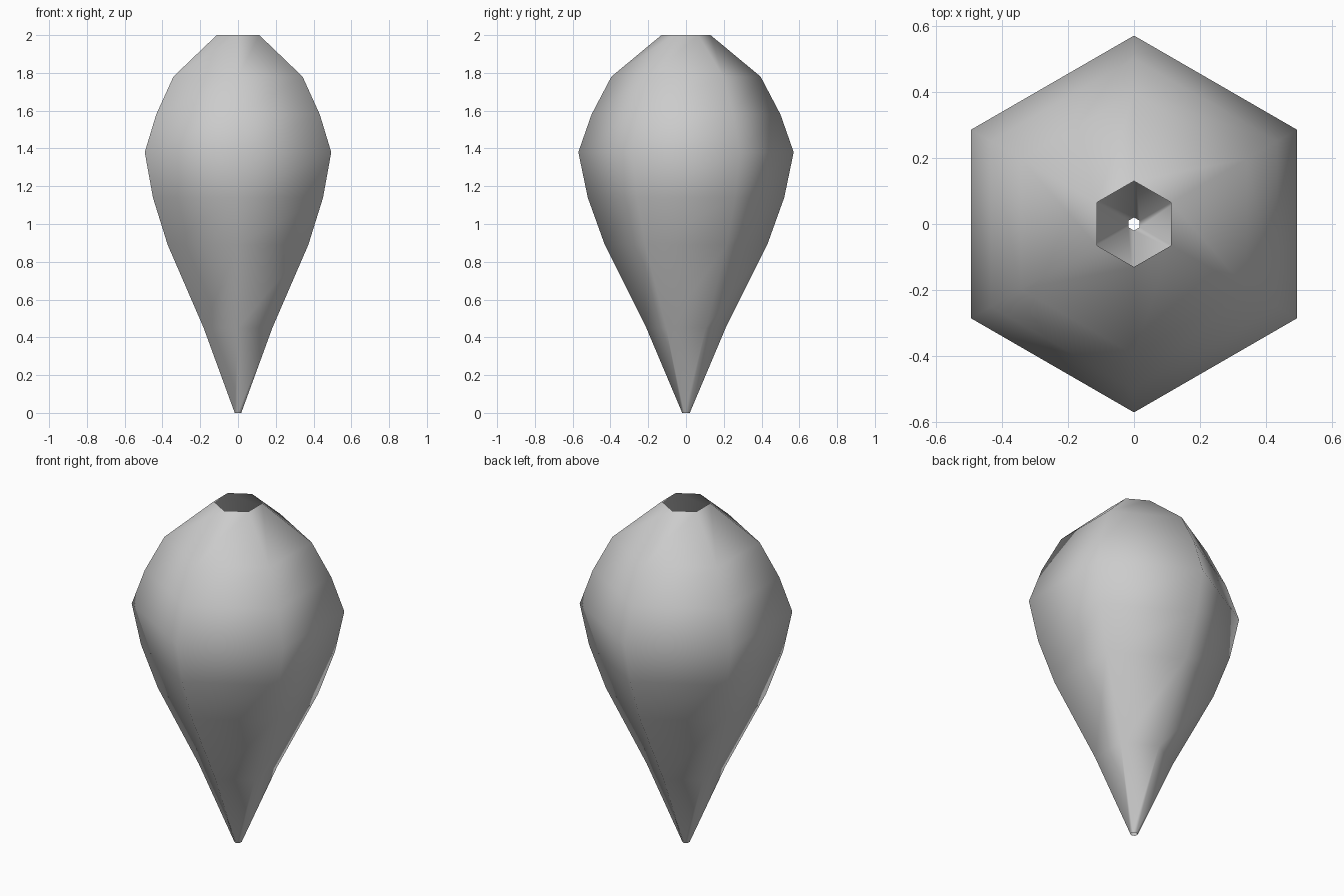
import bpy
import bmesh
from math import cos, sin, tau

cube = bpy.data.objects.get("Cube")
if cube:
    bpy.data.objects.remove(cube, do_unlink=True)

SIDES = 6
# (radius, height) from the narrow tip to the open mouth
PROFILE = [(0.02, 0), (0.21, 0.45), (0.43, 0.89), (0.52, 1.14),
           (0.57, 1.38), (0.50, 1.58), (0.395, 1.78), (0.13, 2)]

# Plain grey surface
grey = bpy.data.materials.new("light_grey")
grey.use_nodes = True
colour = (0.6, 0.6, 0.6, 1)
grey.diffuse_color = colour
grey.node_tree.nodes["Principled BSDF"].inputs["Base Color"].default_value = colour

# Hollow six-sided teardrop shell, open at both ends, corners on the y axis
bm = bmesh.new()
rings = []
for radius, height in PROFILE:
    angles = [tau * (i / SIDES + 0.25) for i in range(SIDES)]
    rings.append([bm.verts.new((radius * cos(a), radius * sin(a), height))
                  for a in angles])
for low, high in zip(rings, rings[1:]):
    for i in range(SIDES):
        j = (i + 1) % SIDES
        face = bm.faces.new((low[i], low[j], high[j], high[i]))
        face.smooth = True

mesh = bpy.data.meshes.new("teardrop_shell")
bm.to_mesh(mesh)
bm.free()
mesh.materials.append(grey)
shell = bpy.data.objects.new("teardrop_shell", mesh)
bpy.context.collection.objects.link(shell)
